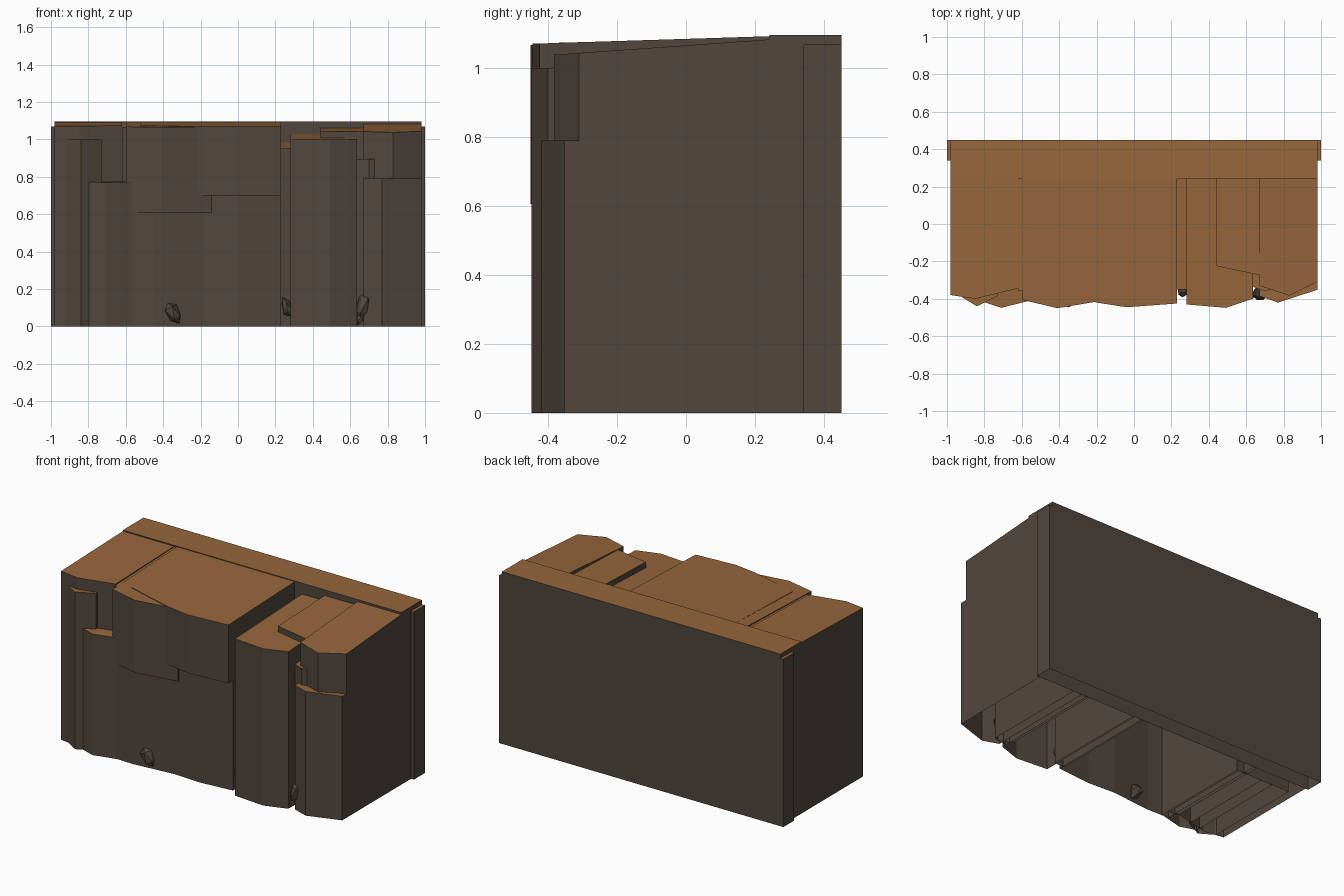
import bpy, bmesh, math, random
from mathutils import Matrix, Vector

if "Cube" in bpy.data.objects:
    bpy.data.objects.remove(bpy.data.objects["Cube"])

def material(name, rgb):
    m = bpy.data.materials.new(name)
    m.diffuse_color = (*rgb, 1)
    m.use_nodes = True
    m.node_tree.nodes["Principled BSDF"].inputs["Base Color"].default_value = m.diffuse_color
    return m

ROCK = material("dark_rock", (0.082, 0.062, 0.048))
EARTH = material("brown_earth", (0.31, 0.135, 0.046))

def finish(name, bm, top=True):
    bmesh.ops.recalc_face_normals(bm, faces=bm.faces)
    bm.normal_update()
    if top:
        for f in bm.faces:
            f.material_index = int(f.normal.z > 0.7)
        # pieces standing on the ground are open underneath
        under = [f for f in bm.faces if f.normal.z < -0.7 and f.calc_center_median().z < 0.01]
        bmesh.ops.delete(bm, geom=under, context='FACES_ONLY')
    me = bpy.data.meshes.new(name)
    bm.to_mesh(me)
    bm.free()
    me.materials.append(ROCK)
    me.materials.append(EARTH)
    ob = bpy.data.objects.new(name, me)
    bpy.context.collection.objects.link(ob)
    return ob

def column(name, front, back, z0, zf, zb=None):
    """Prism with a faceted front outline; top slopes from zf (front) to zb (back)."""
    zb = zf if zb is None else zb
    outline = list(front) + [(front[-1][0], back), (front[0][0], back)]
    y0 = min(p[1] for p in front)
    bm = bmesh.new()
    low = [bm.verts.new((x, y, z0)) for x, y in outline]
    high = [bm.verts.new((x, y, zf + (zb - zf) * (y - y0) / (back - y0))) for x, y in outline]
    bm.faces.new(low[::-1])
    bm.faces.new(high)
    n = len(outline)
    for i in range(n):
        j = (i + 1) % n
        bm.faces.new((low[i], low[j], high[j], high[i]))
    return finish(name, bm)

# Back wall and cap along the rear
column("back_wall", [(-1, 0.34), (1, 0.34)], 0.45, 0, 1.068)
column("rear_cap", [(-0.98, 0.242), (0.98, 0.242)], 0.45, 0.79, 1.096)

# Left columns
column("left_column", [(-0.98, -0.38), (-0.85, -0.40), (-0.62, -0.345)], 0.34, 0, 1.072, 1.092)
column("left_pillar", [(-0.93, -0.385), (-0.84, -0.44), (-0.73, -0.385)], 0.25, 0, 1.0)
column("left_step", [(-0.81, -0.415), (-0.71, -0.448), (-0.55, -0.408)], 0.25, 0, 0.77, 0.80)

# Overhanging middle blocks and the wall beneath them
column("overhang_left", [(-0.60, -0.405), (-0.41, -0.45), (-0.14, -0.405)], 0.25, 0.605, 1.066, 1.092)
column("overhang_right", [(-0.52, -0.33), (-0.20, -0.42), (-0.04, -0.445), (0.23, -0.425)],
       0.25, 0.70, 1.070, 1.092)
column("gap_fill", [(-0.62, -0.355), (-0.56, -0.355)], 0.25, 0, 1.066, 1.085)
column("middle_wall", [(-0.60, -0.41), (-0.45, -0.415), (-0.18, -0.39), (0.0, -0.40), (0.23, -0.38)],
       0.34, 0, 0.75)

# Right columns
column("crevice", [(0.22, -0.35), (0.29, -0.35)], 0.34, 0, 0.95, 0.99)
column("front_column", [(0.28, -0.43), (0.49, -0.448), (0.635, -0.40)], 0.34, 0, 0.998, 1.03)
column("raised_slab", [(0.44, -0.225), (0.68, -0.275)], 0.25, 0.8, 1.042, 1.060)
column("narrow_ledge", [(0.62, -0.33), (0.70, -0.36), (0.73, -0.35)], 0.34, 0, 0.895)
column("right_column_upper", [(0.67, -0.33), (0.83, -0.383), (0.98, -0.31)], 0.25, 0.75, 1.038, 1.083)
column("right_column_lower", [(0.67, -0.385), (0.77, -0.42), (0.98, -0.352)], 0.34, 0, 0.79)

# Small broken shards at the foot: jagged tapered cones
random.seed(4)
def shard(name, loc, radius, height, tilt):
    bm = bmesh.new()
    bmesh.ops.create_icosphere(bm, subdivisions=1, radius=1)
    for v in bm.verts:
        v.co *= random.uniform(0.75, 1.1)
    bm.transform(Matrix.Translation(Vector(loc)) @ Matrix.Rotation(tilt, 4, 'Y')
                 @ Matrix.Diagonal((radius, radius, height / 2, 1)))
    for v in bm.verts:
        v.co.z = max(v.co.z, 0.002)
    finish(name, bm, top=False)

shard("shard_left", (-0.345, -0.405, 0.07), 0.045, 0.15, -0.5)
shard("shard_middle", (0.262, -0.365, 0.10), 0.03, 0.12, -0.4)
shard("shard_right", (0.675, -0.37, 0.11), 0.045, 0.18, 0.2)
shard("shard_foot", (0.65, -0.375, 0.04), 0.022, 0.07, 0.3)
